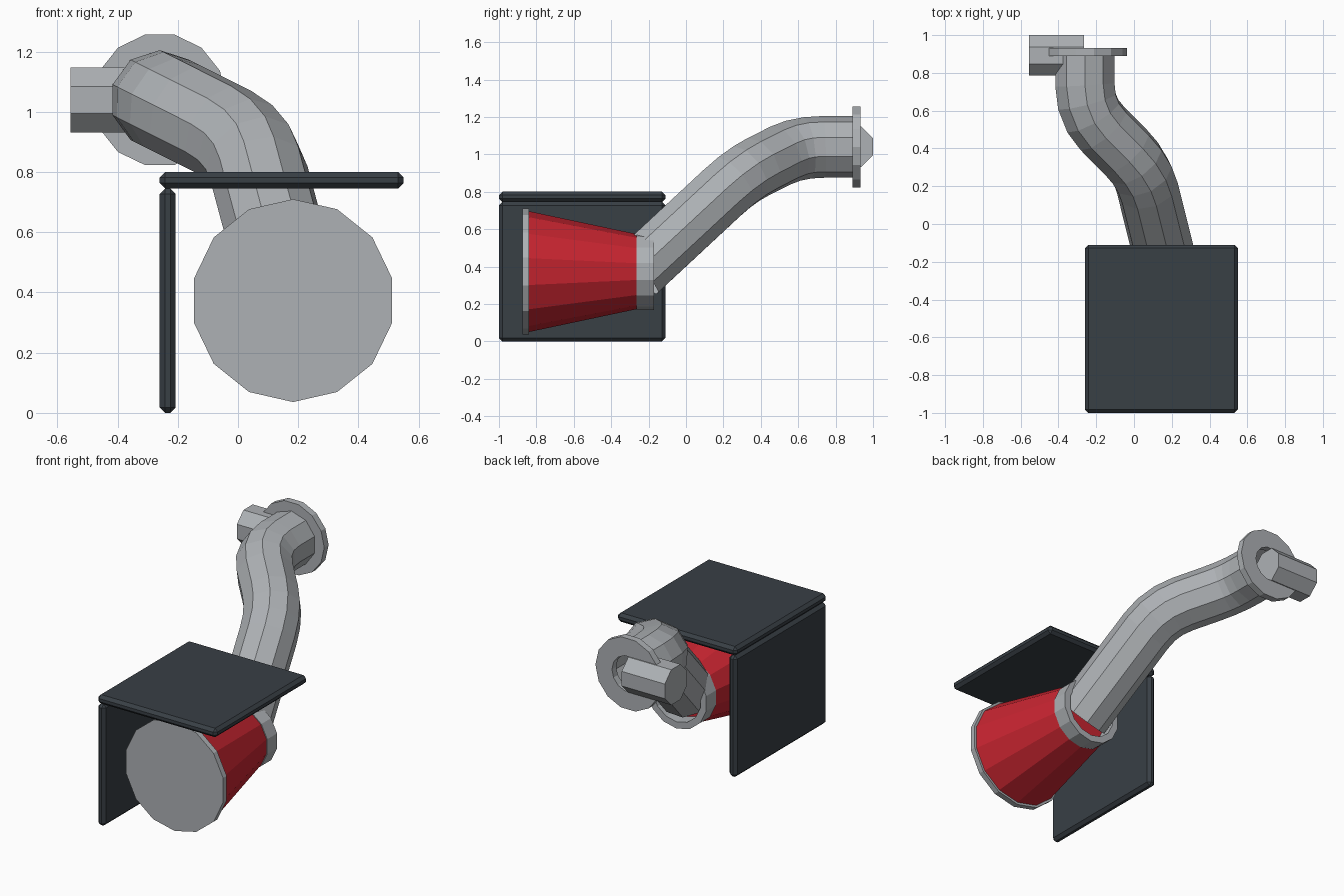
import bpy, bmesh, math
from mathutils import Vector

if "Cube" in bpy.data.objects:
    bpy.data.objects.remove(bpy.data.objects["Cube"])


def material(name, rgb):
    m = bpy.data.materials.new(name)
    m.diffuse_color = (*rgb, 1)
    m.use_nodes = True
    m.node_tree.nodes["Principled BSDF"].inputs["Base Color"].default_value = m.diffuse_color
    return m


METAL = material("grey metal", (0.42, 0.44, 0.46))
RED = material("red filter", (0.58, 0.018, 0.03))
DARK = material("dark shield", (0.04, 0.05, 0.06))


def finish(name, bm, mat, closed=True):
    if closed:
        bmesh.ops.recalc_face_normals(bm, faces=bm.faces)
    me = bpy.data.meshes.new(name)
    bm.to_mesh(me)
    bm.free()
    ob = bpy.data.objects.new(name, me)
    me.materials.append(mat)
    bpy.context.collection.objects.link(ob)
    return ob


def bridge(bm, a, b):
    n = len(a)
    for i in range(n):
        bm.faces.new((a[i], a[(i + 1) % n], b[(i + 1) % n], b[i]))


def lathe(name, cx, cz, profile, sides, start, mat, ring=False):
    """Turn (y, radius) profile about the y axis; ring joins last loop to first."""
    bm = bmesh.new()
    loops = []
    for y, r in profile:
        angs = [start + 2 * math.pi * i / sides for i in range(sides)]
        loops.append([bm.verts.new((cx + r * math.cos(a), y, cz + r * math.sin(a))) for a in angs])
    for a, b in zip(loops, loops[1:]):
        bridge(bm, a, b)
    if ring:
        bridge(bm, loops[-1], loops[0])
    else:
        bm.faces.new(loops[0])
        bm.faces.new(loops[-1])
    return finish(name, bm, mat)


def panel(name, lo, hi):
    bm = bmesh.new()
    bmesh.ops.create_cube(bm, size=1)
    for v in bm.verts:
        v.co = [(l + h) / 2 + c * (h - l) for l, h, c in zip(lo, hi, v.co)]
    bmesh.ops.bevel(bm, geom=bm.edges[:], offset=0.018, segments=1, affect='EDGES')
    return finish(name, bm, DARK)


# heat shield
panel("shield_top", (-0.26, -1.0, 0.745), (0.55, -0.11, 0.80))
panel("shield_side", (-0.26, -1.0, 0.0), (-0.207, -0.11, 0.745))

# cone filter: end cap, red cone, open collar
UP = math.pi / 2
FX, FZ = 0.183, 0.373
lathe("filter_cap", FX, FZ, [(-0.875, 0.337), (-0.84, 0.337)], 14, UP, METAL)
lathe("filter_cone", FX, FZ, [(-0.84, 0.323), (-0.26, 0.20)], 14, UP, RED)
lathe("filter_collar", FX, FZ, [(-0.265, 0.206), (-0.17, 0.206), (-0.17, 0.165), (-0.265, 0.165)],
      14, UP, METAL, ring=True)

# intake pipe path with rounded corners
ctrl = [Vector(p) for p in ((0.183, -0.26, 0.373), (0.045, 0.293, 0.887),
                            (-0.26, 0.598, 1.04), (-0.26, 0.90, 1.04))]
path = [ctrl[0]]
for a, b, c in zip(ctrl, ctrl[1:], ctrl[2:]):
    p, q = b + (a - b).normalized() * 0.14, b + (c - b).normalized() * 0.14
    for k in range(4):
        t = k / 3
        path.append(p * (1 - t) ** 2 + b * 2 * t * (1 - t) + q * t * t)
path.append(ctrl[-1])

# sweep a ten-sided section from the flange back to the filter
path.reverse()
bm = bmesh.new()
up, prev, last = Vector((0, 0, 1)), None, None
for i, p in enumerate(path):
    t = (path[min(i + 1, len(path) - 1)] - path[max(i - 1, 0)]).normalized()
    if i not in (0, len(path) - 1):
        t = ((path[i + 1] - p).normalized() + (p - path[i - 1]).normalized()).normalized()
    if prev is not None:
        up = prev.rotation_difference(t) @ up
    up = (up - t * up.dot(t)).normalized()
    side = t.cross(up)
    loop = [bm.verts.new(p + 0.165 * (up * math.cos(k * math.pi / 5) + side * math.sin(k * math.pi / 5)))
            for k in range(10)]
    if last:
        bridge(bm, last, loop)
    last, prev = loop, t
bmesh.ops.recalc_face_normals(bm, faces=bm.faces)
finish("intake_pipe", bm, METAL, closed=False)

# mounting flange with a hole
lathe("pipe_flange", -0.26, 1.04, [(0.89, 0.222), (0.932, 0.222), (0.932, 0.11), (0.89, 0.11)],
      14, 0, METAL, ring=True)

# short eight-sided side tube along x
bm = bmesh.new()
ends = [[bm.verts.new((x, 0.893 + 0.117 * math.cos((k + .5) * math.pi / 4),
                       1.04 + 0.117 * math.sin((k + .5) * math.pi / 4))) for k in range(8)]
        for x in (-0.557, -0.265)]
bridge(bm, *ends)
for e in ends:
    bm.faces.new(e)
finish("side_tube", bm, METAL)
